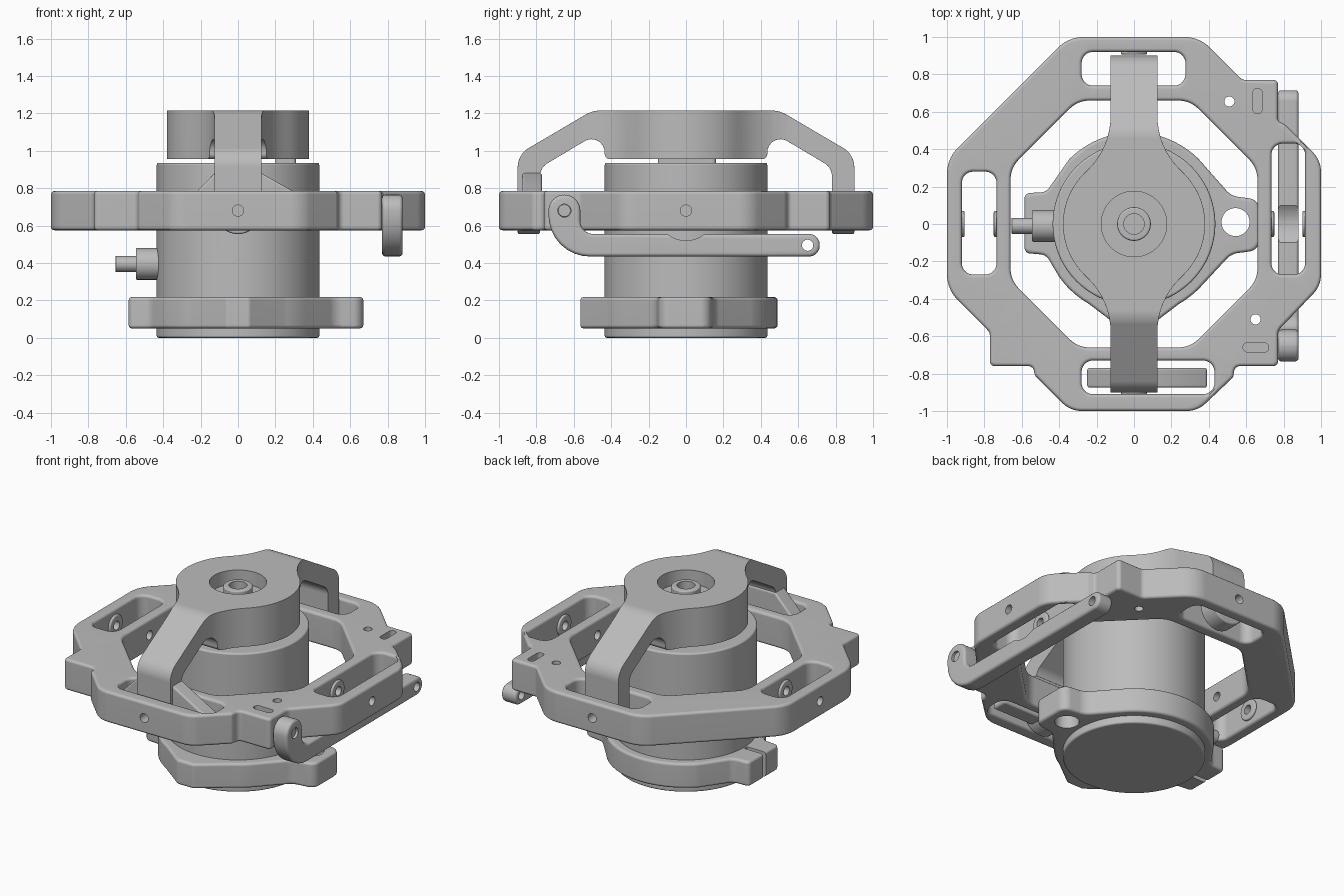
import bpy, bmesh
from math import sin, cos, radians, tan, tau
from mathutils import Vector

cube = bpy.data.objects.get("Cube")
if cube:
    bpy.data.objects.remove(cube, do_unlink=True)

metal = bpy.data.materials.new("grey_metal")
metal.use_nodes = True
metal.diffuse_color = (0.5, 0.5, 0.5, 1)
metal.node_tree.nodes["Principled BSDF"].inputs["Base Color"].default_value = (0.5, 0.5, 0.5, 1)
parts = []


# ---- profile helpers
def arc(radius, start, end, steps=16):
    angles = [radians(start + (end - start) * i / steps) for i in range(steps + 1)]
    return [(radius * cos(a), radius * sin(a), 0) for a in angles]


def circle(u, v, radius, sides=48):
    return [Vector((u + radius * cos(tau * i / sides), v + radius * sin(tau * i / sides)))
            for i in range(sides)]


def rounded(corners, steps=8):
    """Outline from (u, v, radius) corners, each rounded by a true arc."""
    out = []
    for i, (u, v, radius) in enumerate(corners):
        c = Vector((u, v))
        if not radius:
            out.append(c)
            continue
        before = (Vector(corners[i - 1][:2]) - c).normalized()
        after = (Vector(corners[(i + 1) % len(corners)][:2]) - c).normalized()
        half = before.angle(after) / 2
        a, b = c + before * radius / tan(half), c + after * radius / tan(half)
        for k in range(steps + 1):
            s = k / steps
            p, q, r = (1 - s) ** 2, 2 * s * (1 - s) * sin(half), s * s
            out.append((a * p + c * q + b * r) / (p + q + r))
    return out


def rect(u0, u1, v0, v1, radius):
    return rounded([(u0, v0, radius), (u1, v0, radius), (u1, v1, radius), (u0, v1, radius)])


def inset(loop, amount):
    out = []
    for i, p in enumerate(loop):
        d1 = (p - loop[i - 1]).normalized()
        d2 = (loop[(i + 1) % len(loop)] - p).normalized()
        n1, n2 = Vector((-d1.y, d1.x)), Vector((-d2.y, d2.x))
        out.append(p + (n1 + n2) * amount / (1 + n1.dot(n2)))
    return out


# ---- solid helpers
def prism(name, outer, lo, hi, axis="z", windows=(), bores=(), edge=0.018, keep=True):
    """Extruded profile with rounded rims, rim-rounded windows and plain bores."""
    bm = bmesh.new()
    caps = [[], []]
    loops = [(outer, edge)] + [(w, edge) for w in windows] + [(h, 0) for h in bores]
    for index, (loop, rim) in enumerate(loops):
        area = sum(loop[i - 1].cross(p) for i, p in enumerate(loop))
        if (area > 0) != (index == 0):
            loop = loop[::-1]
        steps = [radians(a) for a in (0, 30, 60, 90)] if rim else [radians(90)]
        low = [(rim * (1 - sin(a)), lo + rim * (1 - cos(a))) for a in steps]
        high = [(d, lo + hi - w) for d, w in reversed(low)]
        rings = [[bm.verts.new((p.x, p.y, w)) for p in inset(loop, d)] for d, w in low + high]
        for r1, r2 in zip(rings, rings[1:]):
            for i in range(len(r1)):
                bm.faces.new((r1[i - 1], r1[i], r2[i], r2[i - 1]))
        for cap, ring in zip(caps, (rings[0], rings[-1])):
            cap += [bm.edges.get((ring[i - 1], ring[i])) for i in range(len(ring))]
    for cap in caps:
        bmesh.ops.triangle_fill(bm, use_beauty=True, edges=cap, normal=(0, 0, 1))
    for vert in bm.verts:
        u, v, w = vert.co
        vert.co = {"z": (u, v, w), "x": (w, u, v), "y": (u, w, v)}[axis]
    bmesh.ops.recalc_face_normals(bm, faces=bm.faces)
    mesh = bpy.data.meshes.new(name)
    bm.to_mesh(mesh)
    bm.free()
    mesh.materials.append(metal)
    obj = bpy.data.objects.new(name, mesh)
    bpy.context.collection.objects.link(obj)
    if keep:
        parts.append(obj)
    return obj


def apply(obj, modifier):
    bpy.context.view_layer.objects.active = obj
    bpy.ops.object.modifier_apply(modifier=modifier.name)


def carve(obj, outline, lo, hi, axis="z", operation="DIFFERENCE"):
    tool = prism("cutter", outline, lo, hi, axis, edge=0, keep=False)
    tool.hide_render = True
    mod = obj.modifiers.new("carve", "BOOLEAN")
    mod.operation, mod.solver, mod.object = operation, "EXACT", tool
    apply(obj, mod)
    bpy.data.objects.remove(tool, do_unlink=True)


PIVOT = 0.68  # height of the pivot axes

# ---- body
prism("body", circle(0, 0, 0.435, 96), 0, 0.935, edge=0.012)
prism("cable_gland", circle(-0.01, 0.395, 0.085), -0.545, -0.4, "x", edge=0.006)
prism("cable_stub", circle(-0.01, 0.395, 0.043), -0.655, -0.5, "x", edge=0.004)
prism("spacer_block", rect(0.2, 0.31, -0.15, 0.16, 0.02), 0.92, 0.97, edge=0)
prism("spacer_post", circle(0, 0, 0.12), 0.92, 0.97, edge=0)

# ---- octagonal frame with corner tabs and side windows
frame_outline = rounded([
    (1, -.33, .15), (1, .34, .15), (.81, .53, .05), (.77, .55, .025), (.77, .77, .025),
    (.58, .77, .04), (.35, 1, .2), (-.35, 1, .2), (-1, .35, .2), (-1, -.35, .2),
    (-.77, -.58, .05), (-.77, -.76, .025), (-.54, -.76, .03), (-.53, -.81, .03),
    (-.34, -1, .15), (.34, -1, .15), (.53, -.82, .03), (.54, -.76, .03),
    (.77, -.76, .025), (.77, -.57, .05)])
s, t = 0.66, 0.3
opening = rounded([(s, -t, .15), (s, t, .15), (t, s, .15), (-t, s, .15),
                   (-s, t, .15), (-s, -t, .15), (-t, -s, .15), (t, -s, .15)])
frame = prism("frame", frame_outline, 0.575, 0.785, windows=[
    opening, rect(-.92, -.735, -.27, .28, .06), rect(.735, .915, -.27, .43, .06),
    rect(-.28, .275, .74, .92, .06), rect(-.28, .43, -.91, -.73, .06)],
    bores=[circle(.51, .655, .027, 24), circle(.65, -.51, .027, 24)])
for axis in "xy":
    carve(frame, circle(0, PIVOT, 0.03, 24), -1.1, 1.1, axis)
carve(frame, rect(.635, .685, .59, .725, .024), 0.73, 0.9)
carve(frame, rect(.583, .72, -.685, -.635, .024), 0.73, 0.9)
carve(frame, circle(-.65, PIVOT, .045, 32), -0.9, -0.68, "y")

# ---- pivot bosses on the window walls
for side, axis, outer, inner in (("right", "x", -.92, -.735), ("left", "x", .915, .735),
                                 ("back", "y", .92, .74), ("front", "y", -.91, -.73)):
    sign = 1 if outer > 0 else -1
    for label, wall, step in (("outer", outer, -sign), ("inner", inner, sign)):
        ends = sorted((wall - step * 0.005, wall + step * 0.015))
        prism(f"{side}_{label}_boss", circle(0, PIVOT, 0.07, 32), *ends, axis,
              bores=[circle(0, PIVOT, 0.03, 24)], edge=0.009)

# ---- hub with two bent arms: plan shape trimmed by the side shape
half_plan = arc(0.38, -45, 45, 24) + [(.125, .413, .4), (.125, .95, 0)]
plan = half_plan + [(-.125, .95, 0), (-.125, .413, .4)]
plan += arc(0.38, 135, 225, 24) + [(-.125, -.413, .4), (-.125, -.95, 0)]
plan += [(.125, -.95, 0), (.125, -.413, .4)]
half_side = [(.435, .955, .03), (.435, 1.115, .07), (.78, .91, .08), (.78, PIVOT, 0),
             (.9, PIVOT, 0), (.9, .98, .12), (.5, 1.215, .15)]
side_shape = half_side + [(-y, z, r) for y, z, r in reversed(half_side)]
handle = prism("hub_and_arms", rounded(plan), 0.6, 1.3, edge=0)
carve(handle, rounded(side_shape), -0.5, 0.5, "x", "INTERSECT")
bevel = handle.modifiers.new("rim", "BEVEL")
bevel.width, bevel.segments, bevel.limit_method = 0.014, 2, "ANGLE"
bevel.angle_limit = radians(45)
apply(handle, bevel)
carve(handle, circle(0, 0, 0.175, 64), 1.12, 1.4)
prism("centre_socket", circle(0, 0, 0.09), 1.1, 1.195, bores=[circle(0, 0, 0.055)], edge=0.01)

# ---- arm ends and the widened front foot
for name, lo, hi in (("back_arm_end", .78, .9), ("front_arm_end", -.9, -.78)):
    prism(name, circle(0, PIVOT, 0.125), lo, hi, "y", edge=0.01)
foot = [(-.25, .59, .02), (.39, .59, .02), (.39, .73, .02), (.125, .88, 0),
        (-.125, .88, 0), (-.25, .75, .02)]
prism("front_arm_foot", rounded(foot), -0.875, -0.77, "y", edge=0.012)

# ---- locking lever on the left side
lever_outline = rounded([
    (-.735, .765, .084), (-.735, .435, .22), (.715, .435, .057), (.715, .555, .057),
    (-.565, .555, .07), (-.565, .765, .084)])
lever = prism("lever", lever_outline, 0.77, 0.88, "x",
              bores=[circle(.65, .495, .03, 24), circle(-.65, PIVOT, .035, 24)])
carve(lever, circle(0, PIVOT, 0.16), 0.7, 1, "x")
prism("lever_screw", circle(-.65, PIVOT, .034, 24), 0.72, 0.865, "x", edge=0.004)

# ---- split clamp around the base
clamp_outline = rounded(
    [(.67, -.14, .06), (.67, .13, .06), (.52, .15, .1)] + arc(0.49, 45, 135, 24)
    + [(-.47, .17, .06), (-.585, .165, .03), (-.585, -.155, .03), (-.47, -.165, .06)]
    + arc(0.49, 215, 240, 8) + [(-.06, -.565, .03), (.06, -.565, .03)]
    + arc(0.49, 300, 318, 8) + [(.52, -.16, .1)])
clamp = prism("base_clamp", clamp_outline, 0.05, 0.218, bores=[circle(.543, .01, .075)])
carve(clamp, rect(-.7, -.445, -.015, .015, 0), 0, 0.3)
carve(clamp, circle(-.515, .132, .03, 24), -0.3, 0.3, "y")
carve(clamp, circle(.545, .132, .065, 32), -0.4, -0.15, "y")
carve(clamp, circle(.545, .132, .026, 24), -0.3, 0.3, "y")

# ---- smooth shading with crisp edges
for obj in parts:
    bpy.ops.object.select_all(action="DESELECT")
    obj.select_set(True)
    bpy.context.view_layer.objects.active = obj
    bpy.ops.object.shade_smooth_by_angle(angle=radians(35))
    obj.modifiers.new("flat_caps", "WEIGHTED_NORMAL").keep_sharp = True
